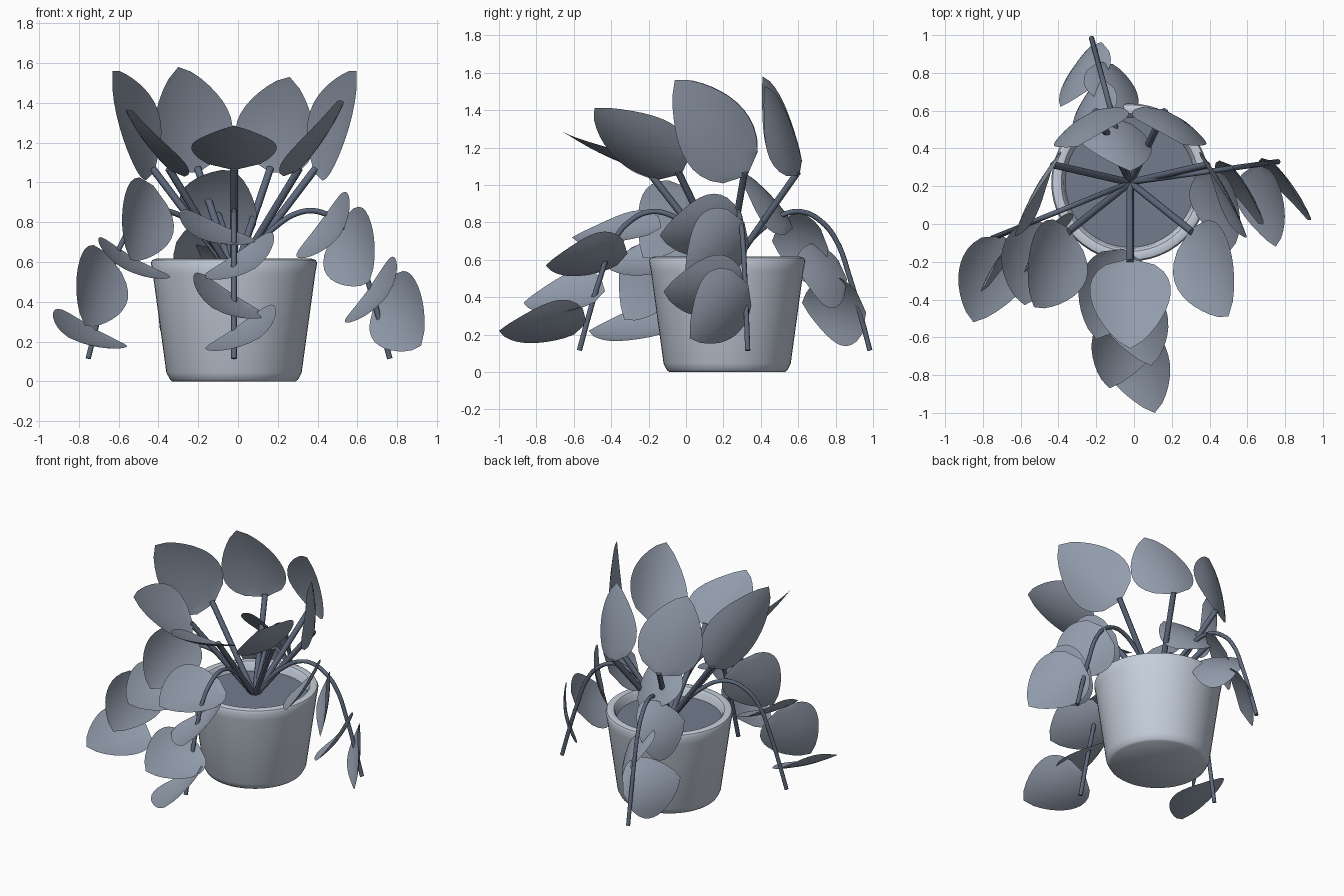
import bpy, bmesh, math
from mathutils import Vector

if "Cube" in bpy.data.objects:
    bpy.data.objects.remove(bpy.data.objects["Cube"])

CX, CY = -0.02, 0.22          # pot axis
SOIL = 0.55


def material(name, rgb):
    m = bpy.data.materials.new(name)
    m.diffuse_color = (*rgb, 1)
    m.use_nodes = True
    m.node_tree.nodes["Principled BSDF"].inputs["Base Color"].default_value = m.diffuse_color
    return m


POT = material("pot_glaze", (0.56, 0.62, 0.71))
EARTH = material("earth", (0.17, 0.20, 0.27))
STALK = material("stalk", (0.11, 0.14, 0.20))
BLADE = material("blade", (0.29, 0.335, 0.415))


def finish(ob, mat, angle):
    bpy.ops.object.select_all(action='DESELECT')
    ob.select_set(True)
    bpy.context.view_layer.objects.active = ob
    if ob.type == 'CURVE':
        bpy.ops.object.convert(target='MESH')
        ob = bpy.context.object
    ob.data.materials.clear()
    ob.data.materials.append(mat)
    bpy.ops.object.shade_smooth_by_angle(angle=math.radians(angle))


def add_mesh(name, bm, mat, angle=40):
    me = bpy.data.meshes.new(name)
    bm.to_mesh(me)
    bm.free()
    ob = bpy.data.objects.new(name, me)
    bpy.context.collection.objects.link(ob)
    finish(ob, mat, angle)


def lathe(name, profile, mat, sides=48):
    bm = bmesh.new()
    vs = [bm.verts.new((CX + r, CY, z)) for r, z in profile]
    es = [bm.edges.new(p) for p in zip(vs, vs[1:])]
    bmesh.ops.spin(bm, geom=vs + es, cent=(CX, CY, 0), axis=(0, 0, 1),
                   angle=2 * math.pi, steps=sides)
    bmesh.ops.remove_doubles(bm, verts=bm.verts, dist=1e-4)
    bmesh.ops.recalc_face_normals(bm, faces=bm.faces)
    add_mesh(name, bm, mat)


def stem(name, points, radius):
    cu = bpy.data.curves.new(name, 'CURVE')
    cu.dimensions = '3D'
    cu.bevel_depth = radius
    cu.bevel_resolution = 2
    cu.resolution_u = 5
    cu.use_fill_caps = True
    sp = cu.splines.new('BEZIER')
    sp.bezier_points.add(len(points) - 1)
    for bp, p in zip(sp.bezier_points, points):
        bp.co = p
        bp.handle_left_type = bp.handle_right_type = 'AUTO'
    ob = bpy.data.objects.new(name, cu)
    bpy.context.collection.objects.link(ob)
    finish(ob, STALK, 50)


def leaf(name, base, tip, normal, half=0.205, rows=12, cols=8):
    """Cupped oval blade from base to tip, upper side facing normal."""
    b, t = Vector(base), Vector(tip)
    y = t - b
    n = Vector(normal)
    n = (n - y * (n.dot(y) / y.dot(y))).normalized()
    x = y.normalized().cross(n)
    bm = bmesh.new()
    grid = []
    for i in range(rows + 1):
        u = i / rows
        w = half * max(0, math.sin(math.pi * u ** 0.72)) ** 0.72
        row = []
        for j in range(cols + 1):
            s = 2 * j / cols - 1
            lift = 0.05 * (s * w / half) ** 2 - 0.02 * math.sin(math.pi * u)
            row.append(bm.verts.new(b + y * (u * 1.04 - 0.04) + x * (s * w) + n * lift))
        grid.append(row)
    for r0, r1 in zip(grid, grid[1:]):
        for j in range(cols):
            bm.faces.new((r0[j], r0[j + 1], r1[j + 1], r1[j]))
    bmesh.ops.remove_doubles(bm, verts=bm.verts, dist=1e-4)
    add_mesh(name, bm, BLADE, 60)


# Pot and soil
lathe("pot", [(0, 0), (0.31, 0), (0.322, 0.01), (0.34, 0.045), (0.408, 0.54), (0.418, 0.595),
              (0.411, 0.61), (0.39, 0.617), (0.365, 0.612), (0.352, 0.595), (0.335, 0.5)], POT)
lathe("soil", [(0, SOIL), (0.346, SOIL)], EARTH)

# Upright stems, each with one leaf: tip position and upper-side normal
upright = [
    ((-0.02, -0.66, 1.285), (0, 0.4, 0.9)),
    ((0.50, -0.49, 1.41), (-0.73, 0.2, 0.65)),
    ((0.595, -0.06, 1.56), (-0.91, -0.41, 0.05)),
    ((0.26, 0.42, 1.53), (-0.4, -0.85, -0.3)),
    ((-0.30, 0.41, 1.58), (0.4, -0.85, -0.3)),
    ((-0.63, -0.05, 1.56), (0.91, -0.41, 0.05)),
    ((-0.53, -0.44, 1.36), (0.73, 0.2, 0.65)),
]
for i, (tip, nrm) in enumerate(upright):
    a = math.radians(-90 + i * 360 / 7)
    top = (CX + 0.42 * math.cos(a), CY + 0.42 * math.sin(a), 1.07)
    stem(f"upright_stem_{i + 1}", [(CX, CY, SOIL - 0.02), top], 0.019)
    leaf(f"upright_leaf_{i + 1}", top, tip, nrm, 0.215)

# Trailing stems: one arched profile turned round the pot
arch = [(0, 0.53), (0.1, 0.67), (0.22, 0.785), (0.32, 0.845), (0.42, 0.855),
        (0.52, 0.805), (0.6, 0.71), (0.68, 0.5), (0.74, 0.3), (0.79, 0.115)]
for name, deg in (("front", -90), ("right", 8), ("back", 105), ("left", 202)):
    c, s = math.cos(math.radians(deg)), math.sin(math.radians(deg))
    stem(f"trailing_stem_{name}", [(CX + r * c, CY + r * s, z) for r, z in arch], 0.014)

# Trailing leaves: base, tip, upper-side normal
trailing = {
    "front": [((-0.06, -0.15, 0.77), (-0.20, -0.61, 0.72), (0.40, 0.0, 0.9)),
              ((-0.02, -0.33, 0.63), (0.09, -0.75, 0.57), (-0.56, 0.0, 0.83)),
              ((-0.02, -0.45, 0.43), (-0.13, -0.87, 0.37), (0.54, 0.0, 0.84)),
              ((-0.02, -0.55, 0.26), (0.11, -1.0, 0.22), (-0.56, 0.0, 0.83))],
    "right": [((0.41, 0.28, 0.79), (0.51, -0.14, 0.73), (-0.78, -0.22, 0.59)),
              ((0.52, 0.30, 0.79), (0.66, 0.0, 0.50), (-0.8, -0.5, 0.25)),
              ((0.65, 0.30, 0.45), (0.75, -0.12, 0.43), (-0.78, -0.22, 0.59)),
              ((0.74, 0.32, 0.46), (0.92, 0.02, 0.18), (-0.8, -0.5, 0.25))],
    "back": [((-0.13, 0.56, 0.78), (-0.02, 0.28, 1.06), (-0.3, -0.55, -0.6)),
             ((-0.16, 0.75, 0.66), (-0.31, 0.46, 0.70), (0.75, -0.5, -0.4)),
             ((-0.18, 0.85, 0.50), (0.0, 0.58, 0.58), (-0.6, -0.6, -0.5)),
             ((-0.18, 0.95, 0.32), (-0.39, 0.62, 0.37), (0.75, -0.5, -0.4))],
    "left": [((-0.43, 0.0, 0.97), (-0.54, -0.23, 0.61), (0.7, -0.7, -0.05)),
             ((-0.51, 0.0, 0.61), (-0.58, -0.43, 0.57), (0.48, -0.1, 0.87)),
             ((-0.66, -0.11, 0.63), (-0.77, -0.33, 0.28), (0.7, -0.7, -0.05)),
             ((-0.70, -0.08, 0.25), (-0.85, -0.52, 0.22), (0.46, -0.1, 0.88))],
}
for name, leaves in trailing.items():
    for i, (b, t, n) in enumerate(leaves):
        leaf(f"trailing_leaf_{name}_{i + 1}", b, t, n)
